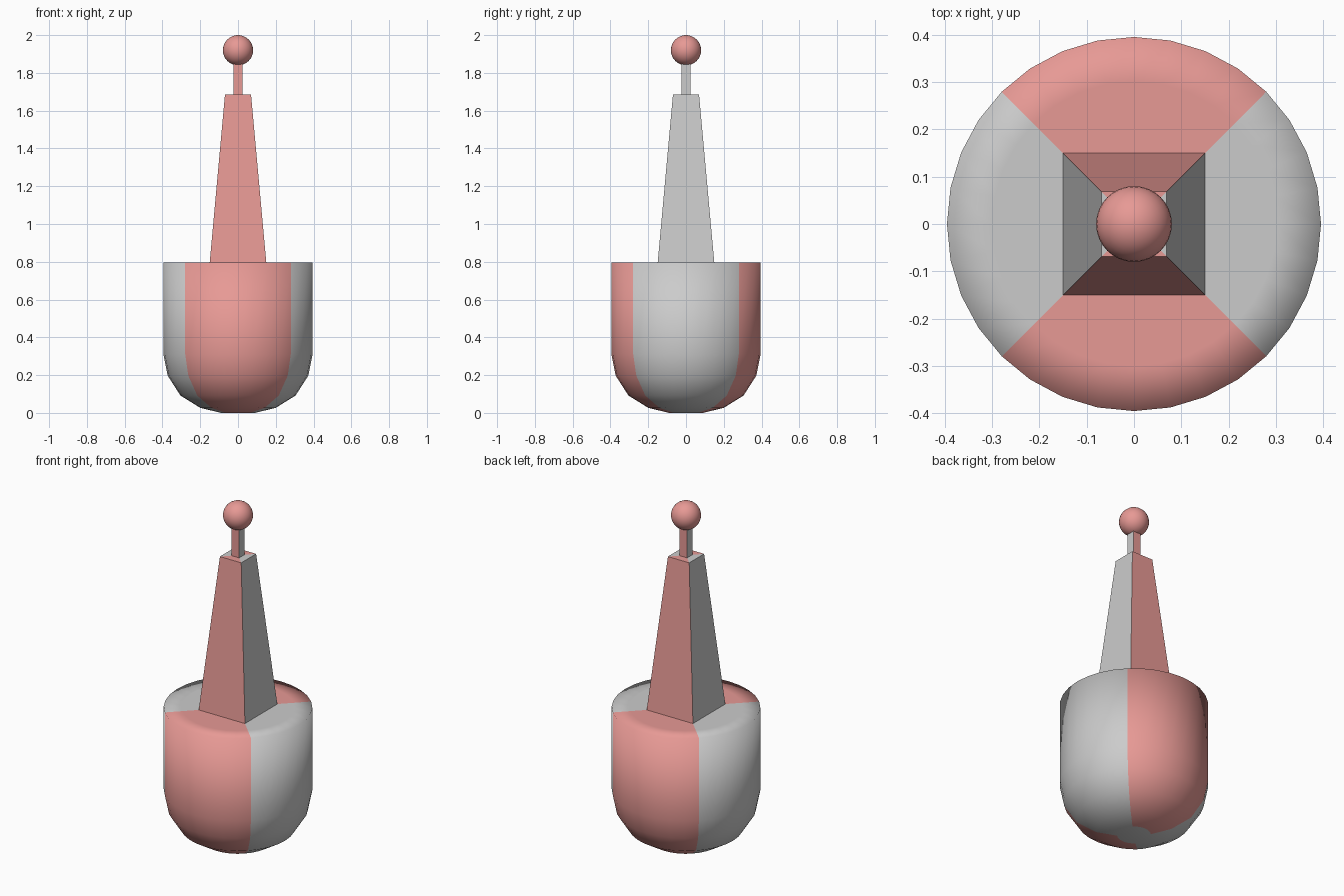
import bpy, bmesh
from math import sin, cos, pi

if "Cube" in bpy.data.objects:
    bpy.data.objects.remove(bpy.data.objects["Cube"])

red = bpy.data.materials.new("red_paint")
red.diffuse_color = (0.8, 0.32, 0.3, 1)
red.use_nodes = True
red.node_tree.nodes["Principled BSDF"].inputs["Base Color"].default_value = red.diffuse_color


def circle(r, z, n=32):
    return [(r * cos(2 * pi * i / n), r * sin(2 * pi * i / n), z) for i in range(n)]


def square(h, z, n=4):
    # n points on a square outline; n = 4 gives just the corners
    pts = []
    for i in range(n):
        a = 2 * pi * i / n + (pi / 4 if n == 4 else 0)
        k = h / max(abs(cos(a)), abs(sin(a)))
        pts.append((k * cos(a), k * sin(a), z))
    return pts


def loft(name, rings, cap_bottom=False):
    # Skin the rings, painting front and back quarters red
    bm = bmesh.new()
    loops = [[bm.verts.new(p) for p in ring] for ring in rings]
    n = len(loops[0])
    for a, b in zip(loops, loops[1:]):
        for i in range(n):
            j = (i + 1) % n
            f = bm.faces.new((a[i], a[j], b[j], b[i]))
            c = f.calc_center_median()
            f.material_index = int(abs(c.y) > abs(c.x))
    if cap_bottom:
        bm.faces.new(loops[0][::-1])
    me = bpy.data.meshes.new(name)
    bm.to_mesh(me)
    bm.free()
    me.materials.append(None)
    me.materials.append(red)
    ob = bpy.data.objects.new(name, me)
    bpy.context.collection.objects.link(ob)
    return ob


# Float hull: rounded base, straight wall, flat deck with a square opening
profile = [(0.09, 0), (0.2, 0.027), (0.305, 0.092), (0.372, 0.197),
           (0.395, 0.31), (0.395, 0.795), (0.3, 0.795)]
hull = loft("float_hull", [circle(r, z) for r, z in profile] + [square(0.15, 0.795, 32)], True)
hull.data.shade_smooth()

# Tapered tower, its small roof and the thin mast
loft("tower_and_mast", [square(0.15, 0.795), square(0.069, 1.685),
                        square(0.024, 1.685), square(0.024, 1.86)])

# Lamp ball
bpy.ops.mesh.primitive_uv_sphere_add(segments=32, ring_count=16, radius=0.08, location=(0, 0, 1.92))
ball = bpy.context.object
ball.name = "lamp_ball"
ball.data.materials.append(red)
bpy.ops.object.shade_smooth()
